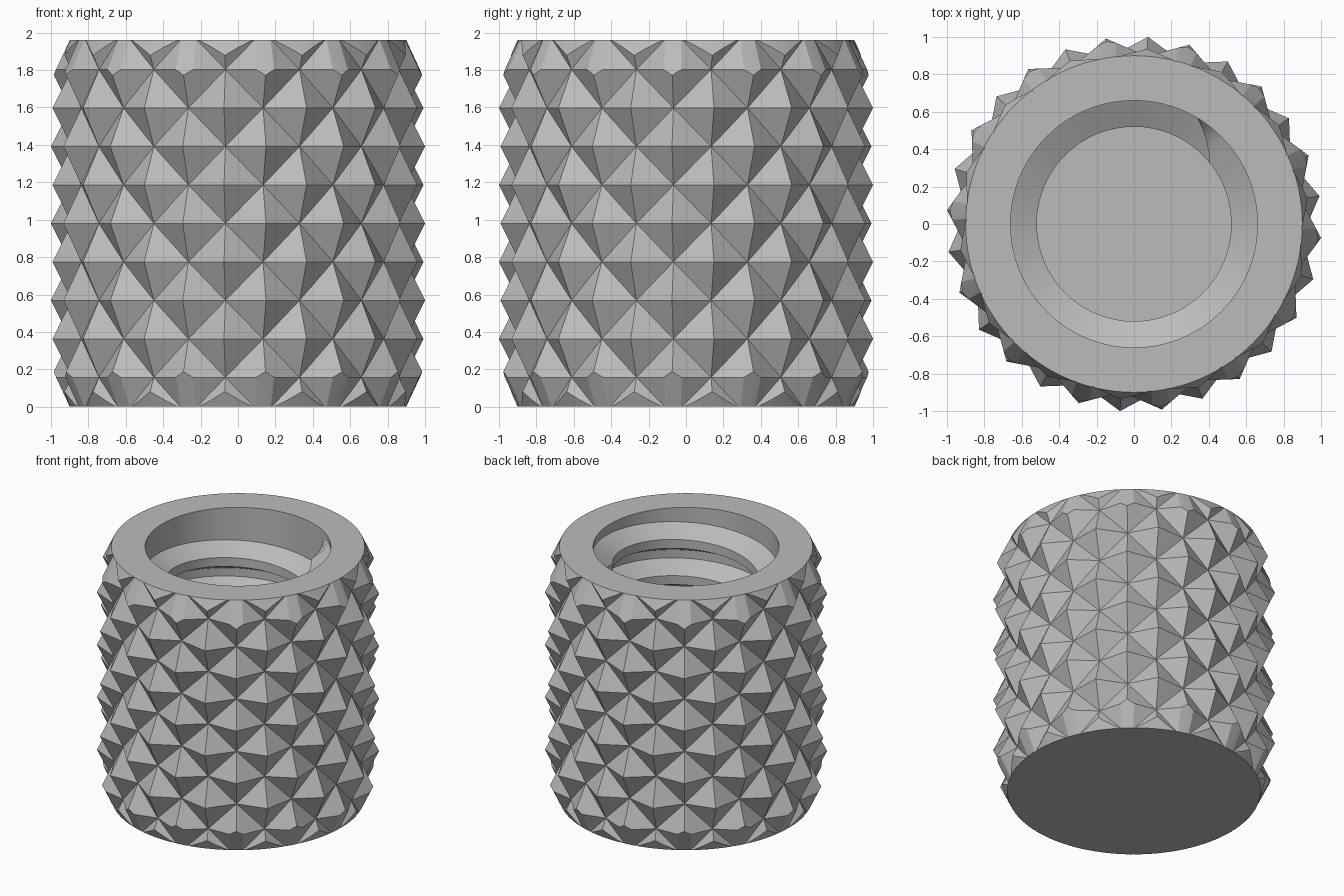
import bpy, bmesh
from math import sin, cos, pi, radians

cube = bpy.data.objects.get("Cube")
if cube:
    bpy.data.objects.remove(cube, do_unlink=True)

HEIGHT, RIM, PEAK, BORE, FLOOR = 1.96, 0.90, 1.003, 0.66, 0.20
COLUMNS, ROWS, ROW_STEP = 28, 11, 0.2057

grey = bpy.data.materials.new("light_grey")
grey.use_nodes = True
grey.diffuse_color = (0.5, 0.5, 0.5, 1)
grey.node_tree.nodes["Principled BSDF"].inputs["Base Color"].default_value = (0.5, 0.5, 0.5, 1)


def make_object(name, bm):
    bmesh.ops.recalc_face_normals(bm, faces=bm.faces)
    mesh = bpy.data.meshes.new(name)
    bm.to_mesh(mesh)
    bm.free()
    mesh.materials.append(grey)
    obj = bpy.data.objects.new(name, mesh)
    bpy.context.collection.objects.link(obj)
    return obj


def activate(obj):
    bpy.ops.object.select_all(action='DESELECT')
    obj.select_set(True)
    bpy.context.view_layer.objects.active = obj


def polar(radius, angle, z):
    return (radius * cos(angle), radius * sin(angle), z)


def knurled_solid():
    """Staggered pyramids: peaks and valleys alternate along and between rows."""
    bm = bmesh.new()
    pitch = 2 * pi / COLUMNS
    rings = []
    for j in range(ROWS):
        z = HEIGHT / 2 + (j - ROWS // 2) * ROW_STEP
        rings.append([bm.verts.new(polar(RIM if (j + k + ROWS // 2) % 2 else PEAK,
                                         (k - 1 / 3) * pitch, z))
                      for k in range(COLUMNS)])
    for j in range(ROWS - 1):
        for k in range(COLUMNS):
            n = (k + 1) % COLUMNS
            a, b, c, d = rings[j][k], rings[j][n], rings[j + 1][n], rings[j + 1][k]
            # fold each cell along its valley line
            if (j + k + ROWS // 2) % 2:
                tris = ((a, b, c), (a, c, d))
            else:
                tris = ((a, b, d), (b, c, d))
            for tri in tris:
                bm.faces.new(tri)
    bm.faces.new(rings[0])
    bm.faces.new(rings[-1])
    return make_object("knurled_cap", bm)


def turned_solid(name, profile, segments=112):
    bm = bmesh.new()
    verts = [bm.verts.new((r, 0, z)) for r, z in profile]
    edges = [bm.edges.new(pair) for pair in zip(verts, verts[1:])]
    bmesh.ops.spin(bm, geom=verts + edges, cent=(0, 0, 0), axis=(0, 0, 1),
                   angle=2 * pi, steps=segments)
    bmesh.ops.remove_doubles(bm, verts=bm.verts, dist=0.0001)
    return make_object(name, bm)


# Knurled body, chamfered at both ends and bored out
cap = knurled_solid()
envelope = turned_solid("chamfer_envelope", [
    (0, 0), (RIM, 0), (1.05, 0.32), (1.05, HEIGHT - 0.32), (RIM, HEIGHT),
    (BORE, HEIGHT), (BORE, FLOOR), (0, FLOOR)])
envelope.hide_render = True
cut = cap.modifiers.new("chamfer", 'BOOLEAN')
cut.operation = 'INTERSECT'
cut.solver = 'EXACT'
cut.object = envelope
activate(cap)
bpy.ops.object.modifier_apply(modifier="chamfer")
bpy.data.objects.remove(envelope, do_unlink=True)
bpy.ops.object.shade_smooth_by_angle(angle=radians(12))


def internal_thread(pitch=0.284, crest=0.52, turns=5.3, steps=72):
    """Trapezoid ridge winding down the bore, tapering in at the top."""
    bm = bmesh.new()
    root = BORE + 0.01
    previous = None
    for i in range(int(turns * steps) + 1):
        angle = radians(59) - 2 * pi * i / steps
        z = HEIGHT - 0.02 - pitch * i / steps
        inner = crest + (BORE - crest) * max(0, 1 - i / 4)
        ring = [bm.verts.new(polar(r, angle, z - drop)) for r, drop in
                ((root, 0), (inner, 0.08), (inner, 0.15), (root, 0.23))]
        if previous:
            for m in range(4):
                n = (m + 1) % 4
                bm.faces.new((previous[m], previous[n], ring[n], ring[m]))
        else:
            bm.faces.new(ring)
        previous = ring
    bm.faces.new(previous)
    return make_object("internal_thread", bm)


thread = internal_thread()
activate(thread)
bpy.ops.object.shade_smooth_by_angle(angle=radians(20))
